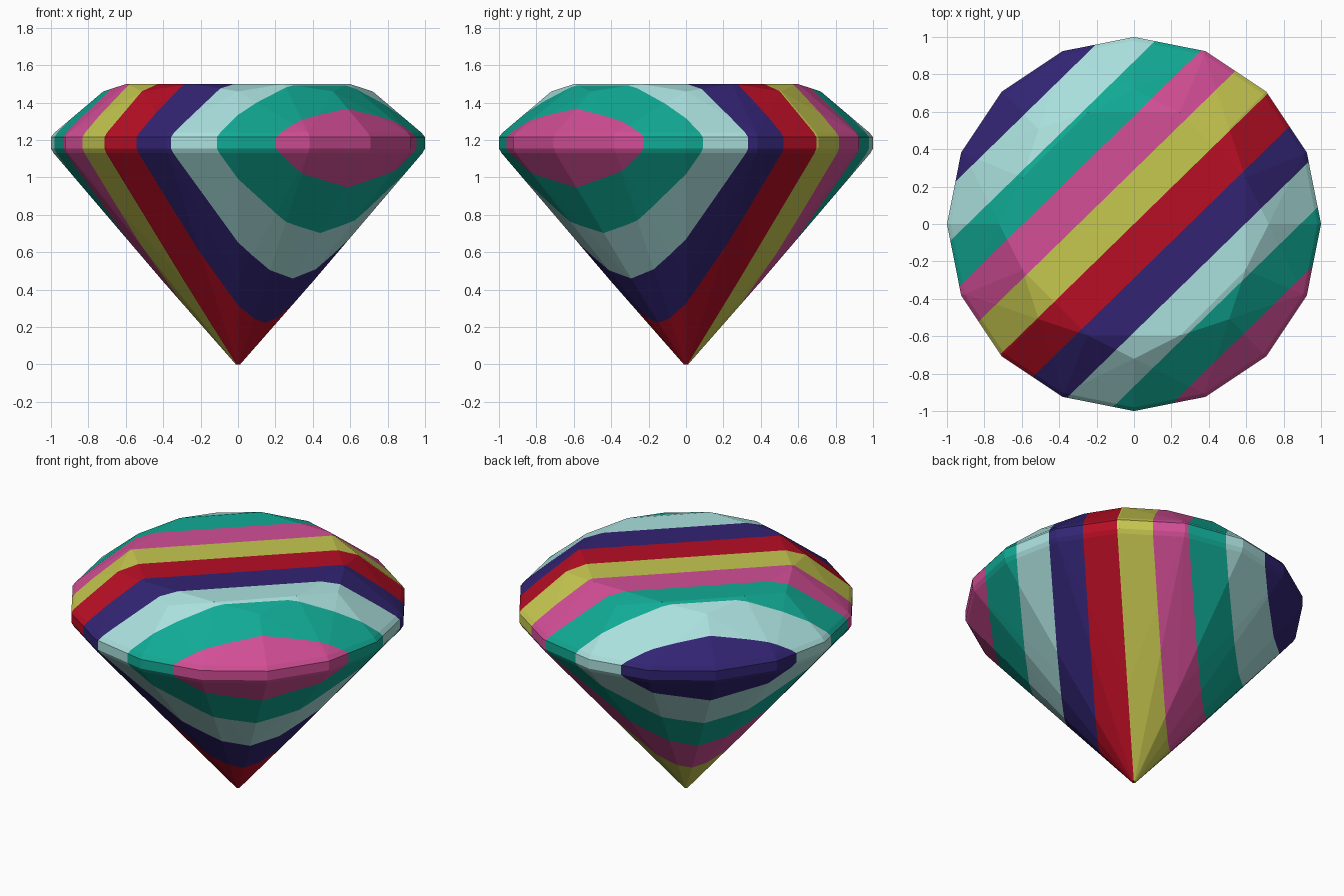
import bpy, bmesh, math
from mathutils import Vector

if "Cube" in bpy.data.objects:
    bpy.data.objects.remove(bpy.data.objects["Cube"])

STRIPE = 0.2072                      # stripe width
ANGLE = math.radians(-45.7)          # direction the stripes step along


def linear(c):
    c /= 255
    return c / 12.92 if c <= 0.04045 else ((c + 0.055) / 1.055) ** 2.4


def material(name, rgb):
    m = bpy.data.materials.new(name)
    m.diffuse_color = (*[linear(c) for c in rgb], 1)
    m.use_nodes = True
    m.node_tree.nodes["Principled BSDF"].inputs["Base Color"].default_value = m.diffuse_color
    return m


palette = [
    material("navy", (50, 36, 115)),
    material("pale_aqua", (170, 224, 221)),
    material("teal", (17, 170, 149)),
    material("pink", (210, 78, 150)),
    material("yellow", (198, 199, 79)),
    material("red", (182, 14, 36)),
]
# stripe order from back left to front right
order = [0, 1, 2, 3, 4, 5, 0, 1, 2, 3]

bm = bmesh.new()


def ring(count, radius, z, offset=0.0):
    for i in range(count):
        a = math.tau * (i + offset) / count
        bm.verts.new((radius * math.cos(a), radius * math.sin(a), z))


# facet corners from the tip up to the flat table
ring(8, 0.012, 0.0, 0.5)
ring(8, 0.40, 0.443)                 # where the long lower facets meet
ring(16, 0.986, 1.13)                # softened girdle band
ring(16, 1.0, 1.155)
ring(16, 1.0, 1.215)
ring(16, 0.98, 1.24)
ring(8, 0.72, 1.46)                  # star facet points
ring(8, 0.645, 1.5, 0.5)             # table corners

# wrap the corners into a cut stone
res = bmesh.ops.convex_hull(bm, input=bm.verts[:])
loose = [v for v in bm.verts if not v.link_faces]
bmesh.ops.delete(bm, geom=loose, context='VERTS')
bmesh.ops.dissolve_limit(bm, angle_limit=math.radians(0.5),
                         verts=bm.verts[:], edges=bm.edges[:])

# cut the stripe borders into the facets
n = Vector((math.cos(ANGLE), math.sin(ANGLE), 0))
for k in range(-4, 5):
    bmesh.ops.bisect_plane(bm, geom=bm.verts[:] + bm.edges[:] + bm.faces[:],
                           dist=1e-5, plane_co=n * (k * STRIPE), plane_no=n)

# colour each face by the stripe it lies in
for f in bm.faces:
    k = math.floor(f.calc_center_median().dot(n) / STRIPE) + 5
    f.material_index = order[max(0, min(9, k))]
    f.smooth = False
bmesh.ops.recalc_face_normals(bm, faces=bm.faces[:])

mesh = bpy.data.meshes.new("striped_gem")
bm.to_mesh(mesh)
bm.free()
for m in palette:
    mesh.materials.append(m)
gem = bpy.data.objects.new("striped_gem", mesh)
bpy.context.collection.objects.link(gem)
